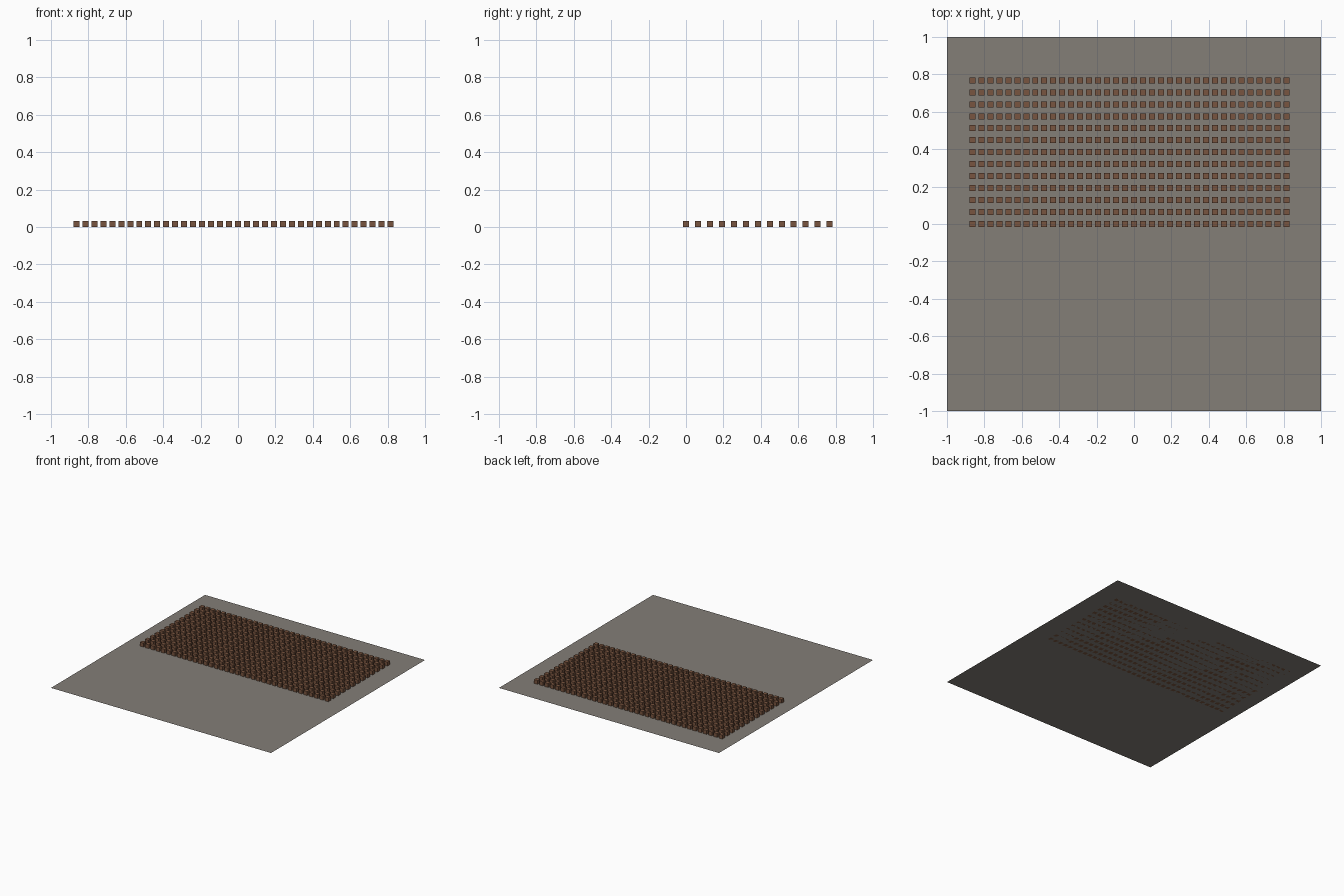
import bpy, bmesh
from mathutils import Matrix

if "Cube" in bpy.data.objects:
    bpy.data.objects.remove(bpy.data.objects["Cube"])

COLS, ROWS = 36, 13        # block grid
DX, DY = 0.048, 0.064      # block spacing
SIZE = 0.032               # block edge length


def material(name, rgb):
    m = bpy.data.materials.new(name)
    m.diffuse_color = (*rgb, 1.0)
    m.use_nodes = True
    m.node_tree.nodes["Principled BSDF"].inputs["Base Color"].default_value = m.diffuse_color
    return m


def make_object(name, bm, mat):
    mesh = bpy.data.meshes.new(name)
    bm.to_mesh(mesh)
    bm.free()
    mesh.materials.append(mat)
    obj = bpy.data.objects.new(name, mesh)
    bpy.context.collection.objects.link(obj)
    return obj


# Flat square floor
bm = bmesh.new()
bmesh.ops.create_grid(bm, x_segments=1, y_segments=1, size=1.0)
make_object("floor", bm, material("warm grey", (0.23, 0.21, 0.185)))

# Rows of small blocks on the back half of the floor
brown = material("brown", (0.19, 0.09, 0.05))
for row in range(ROWS):
    bm = bmesh.new()
    for col in range(COLS):
        place = Matrix.Translation(((col - COLS // 2) * DX, row * DY, SIZE / 2))
        bmesh.ops.create_cube(bm, size=SIZE, matrix=place)
    make_object(f"block_row_{row + 1}", bm, brown)
